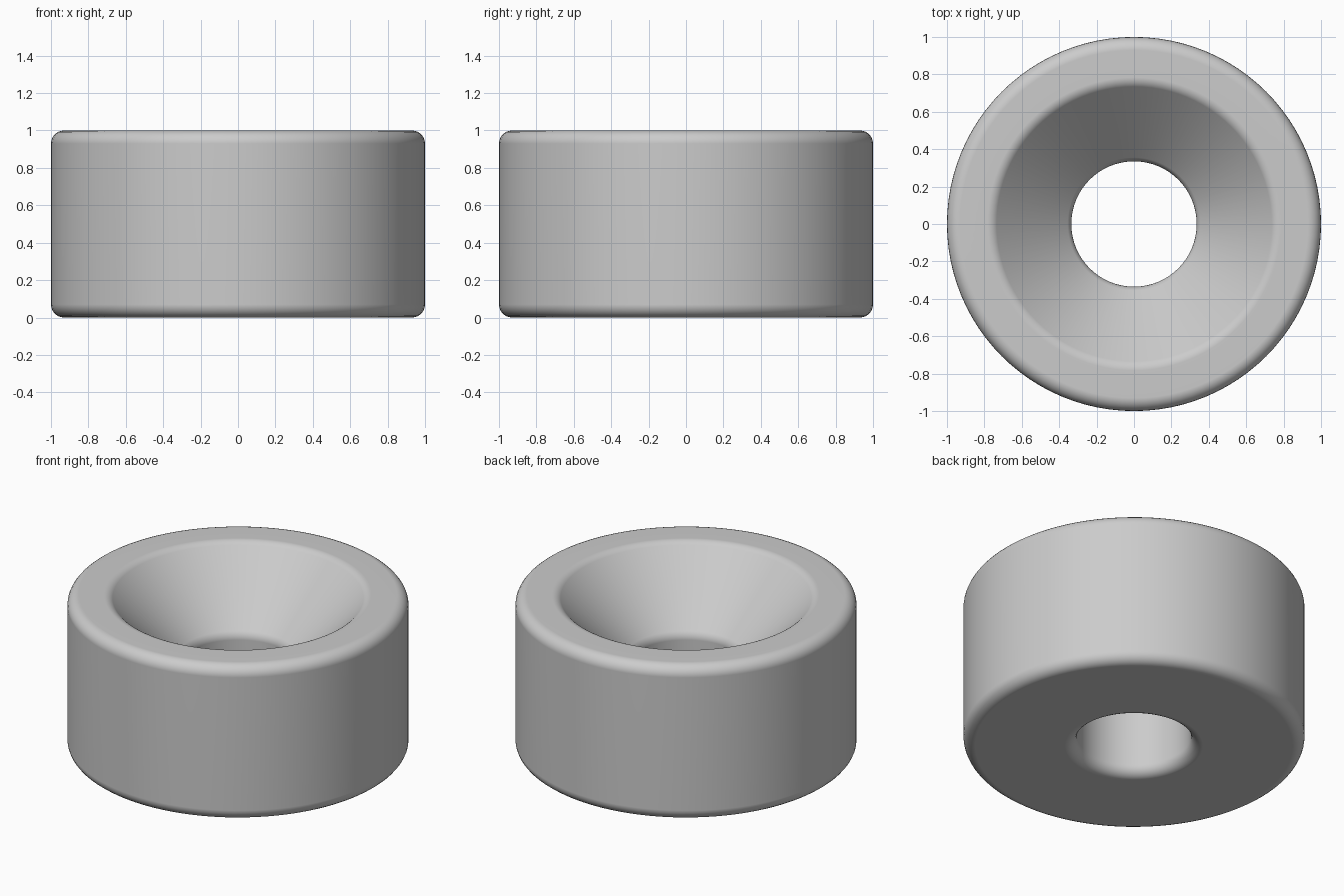
import bpy, bmesh, math
from mathutils import Vector

cube = bpy.data.objects.get("Cube")
if cube:
    bpy.data.objects.remove(cube, do_unlink=True)

SEGMENTS = 96
FILLET = 0.07
ARC_STEPS = 6


def rounded(prev, corner, nxt, radius):
    """Points of a tangent arc replacing one corner of the profile."""
    a, b = (prev - corner).normalized(), (nxt - corner).normalized()
    half = a.angle(b) / 2
    centre = corner + (a + b).normalized() * radius / math.sin(half)
    reach = radius / math.tan(half)
    start = (corner + a * reach - centre).normalized()
    end = (corner + b * reach - centre).normalized()
    return [centre + start.slerp(end, i / ARC_STEPS).normalized() * radius
            for i in range(ARC_STEPS + 1)]


# Grey material
grey = bpy.data.materials.new("plain grey")
grey.use_nodes = True
colour = (0.6, 0.6, 0.6, 1)
grey.diffuse_color = colour
grey.node_tree.nodes["Principled BSDF"].inputs["Base Color"].default_value = colour

# Cross-section: outer wall, top rim, 45 degree countersink, straight bore
corners = [Vector((r, 0, z)) for r, z in
           [(1, 0), (1, 1), (0.755, 1), (0.335, 0.58), (0.335, 0)]]
profile = []
for i, corner in enumerate(corners):
    profile += rounded(corners[i - 1], corner, corners[(i + 1) % len(corners)], FILLET)

# Revolve the cross-section into a ring
bm = bmesh.new()
verts = [bm.verts.new(p) for p in profile]
edges = [bm.edges.new((v, verts[(i + 1) % len(verts)])) for i, v in enumerate(verts)]
bmesh.ops.spin(bm, geom=verts + edges, cent=(0, 0, 0), axis=(0, 0, 1),
               angle=math.tau, steps=SEGMENTS, use_merge=True)
bmesh.ops.remove_doubles(bm, verts=bm.verts[:], dist=0.0005)
bmesh.ops.recalc_face_normals(bm, faces=bm.faces[:])
for face in bm.faces:
    face.smooth = True
mesh = bpy.data.meshes.new("countersunk_ring")
bm.to_mesh(mesh)
bm.free()
mesh.materials.append(grey)
ring = bpy.data.objects.new("countersunk_ring", mesh)
bpy.context.collection.objects.link(ring)

# Keep the flat faces evenly shaded beside the fillets
ring.modifiers.new("even shading", "WEIGHTED_NORMAL")
